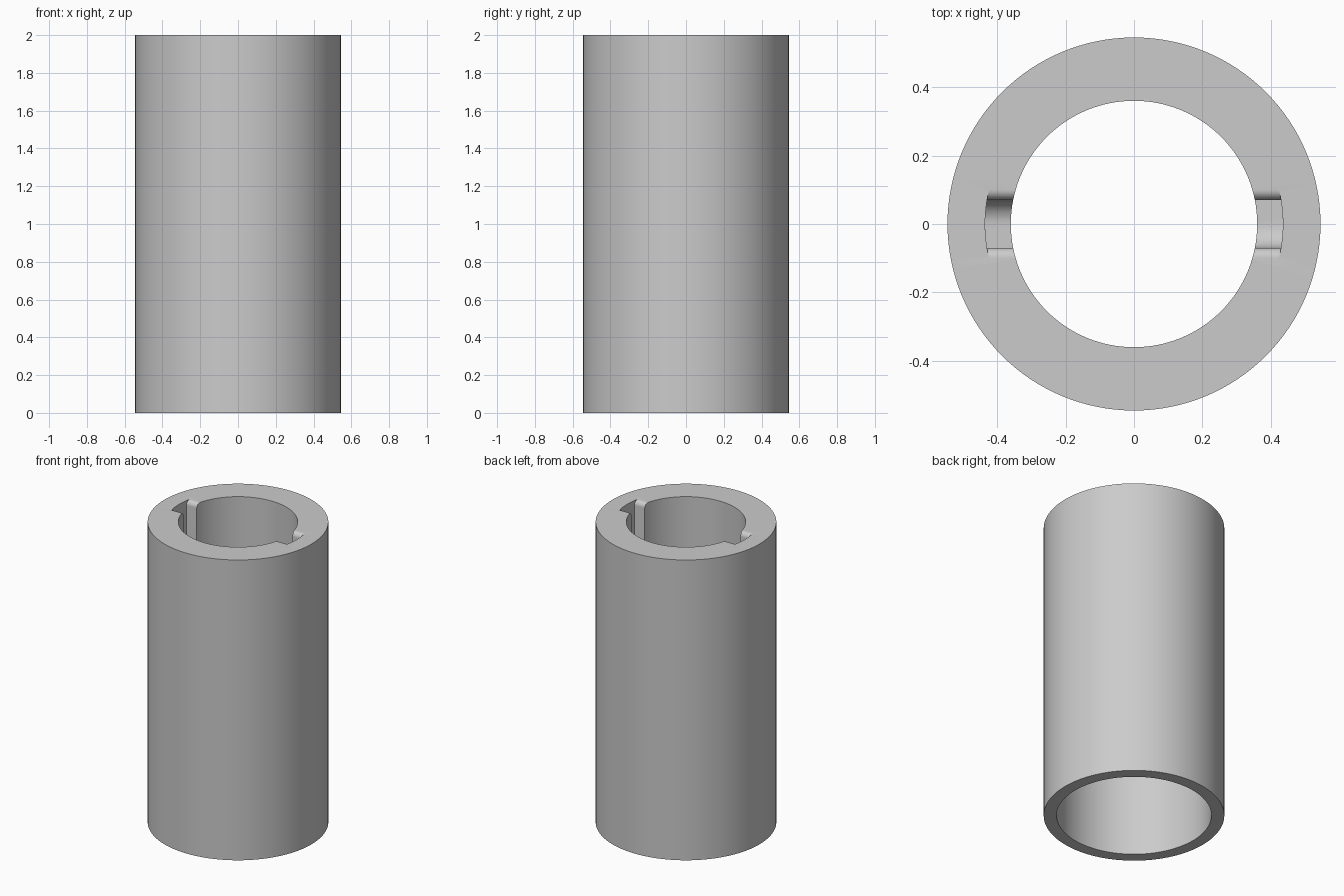
import bpy, bmesh, math
from mathutils import Matrix

cube = bpy.data.objects.get("Cube")
if cube:
    bpy.data.objects.remove(cube, do_unlink=True)

TOP, LIP = 2.0, 0.8            # overall height, height of the thick collar
R_OUT, R_COLLAR, R_BORE = 0.545, 0.36, 0.467
R_SLOT, HALF, FILLET = 0.435, 0.07, 0.03
TURN_Z, TURN_LEN = TOP - 0.5, 0.25

grey = bpy.data.materials.new("plain_grey")
grey.use_nodes = True
grey.diffuse_color = (0.6, 0.6, 0.6, 1)
grey.node_tree.nodes["Principled BSDF"].inputs["Base Color"].default_value = (0.6, 0.6, 0.6, 1)


def make_object(name, bm):
    bmesh.ops.remove_doubles(bm, verts=bm.verts, dist=1e-5)
    bmesh.ops.recalc_face_normals(bm, faces=bm.faces)
    mesh = bpy.data.meshes.new(name)
    bm.to_mesh(mesh)
    bm.free()
    mesh.materials.append(grey)
    obj = bpy.data.objects.new(name, mesh)
    bpy.context.collection.objects.link(obj)
    return obj


def wrap(r, s, z):
    """Straight-sided near the slot mouth, then following the bore."""
    flat = HALF + FILLET
    if s <= flat:
        return (math.sqrt(r * r - s * s), s, z)
    a = math.asin(flat / r) + (s - flat) / R_SLOT
    return (r * math.cos(a), r * math.sin(a), z)


def slot_cutter(name, columns, half_turn):
    """Solid swept through (s, low, high) columns between two radii."""
    bm = bmesh.new()
    rings = []
    for s, low, high in columns:
        corners = ((0.3, low), (R_SLOT, low), (R_SLOT, high), (0.3, high))
        rings.append([bm.verts.new(wrap(r, s, z)) for r, z in corners])
    for a, b in zip(rings, rings[1:]):
        for i in range(4):
            j = (i + 1) % 4
            bm.faces.new((a[i], a[j], b[j], b[i]))
    bm.faces.new(rings[0])
    bm.faces.new(rings[-1])
    bm.transform(Matrix.Rotation(math.pi * half_turn, 4, 'Z'))
    obj = make_object(name, bm)
    obj.hide_render = True
    return obj


# Sleeve body: a turned profile with a wide bore below a thick collar
bm = bmesh.new()
profile = [(R_OUT, 0), (R_OUT, TOP), (R_COLLAR, TOP),
           (R_COLLAR, TOP - LIP), (R_BORE, TOP - LIP), (R_BORE, 0)]
verts = [bm.verts.new((r, 0, z)) for r, z in profile]
edges = [bm.edges.new((verts[i], verts[i - 1])) for i in range(len(verts))]
bmesh.ops.spin(bm, geom=verts + edges, cent=(0, 0, 0), axis=(0, 0, 1),
               angle=math.tau, steps=128)
sleeve = make_object("sleeve", bm)

# Slot mouth: vertical entry with rounded lead-in edges
STEPS = 8
angles = [math.pi / 2 * i / STEPS for i in range(STEPS + 1)]
lead = [(-HALF - FILLET + FILLET * math.sin(t),
         TOP - FILLET + FILLET * math.cos(t), TOP + 0.1) for t in angles]
middle = [(HALF * (i / 4 - 1), TURN_Z, TOP + 0.1) for i in range(9)]
entry = lead + middle + [(-s, low, high) for s, low, high in reversed(lead)]

# Locking channel: round-ended run around the bore
arc = [math.pi / 2 * i / STEPS for i in range(STEPS + 1)]
start = [(-HALF * math.cos(t), TURN_Z - HALF * math.sin(t),
          TURN_Z + HALF * math.sin(t)) for t in arc]
run = [(TURN_LEN * i / 12, TURN_Z - HALF, TURN_Z + HALF) for i in range(1, 12)]
end = [(TURN_LEN - s, low, high) for s, low, high in reversed(start)]
channel = start + run + end

# Cut both slots, half a turn apart
cutters = []
for k in range(2):
    for label, columns in (("entry", entry), ("channel", channel)):
        cutter = slot_cutter(f"{label}_cutter_{k + 1}", columns, k)
        mod = sleeve.modifiers.new(cutter.name, 'BOOLEAN')
        mod.operation = 'DIFFERENCE'
        mod.solver = 'EXACT'
        mod.object = cutter
        cutters.append(cutter)

bpy.ops.object.select_all(action='DESELECT')
sleeve.select_set(True)
bpy.context.view_layer.objects.active = sleeve
for mod in list(sleeve.modifiers):
    bpy.ops.object.modifier_apply(modifier=mod.name)
for cutter in cutters:
    bpy.data.objects.remove(cutter, do_unlink=True)
bpy.ops.object.shade_smooth_by_angle(angle=math.radians(30))
